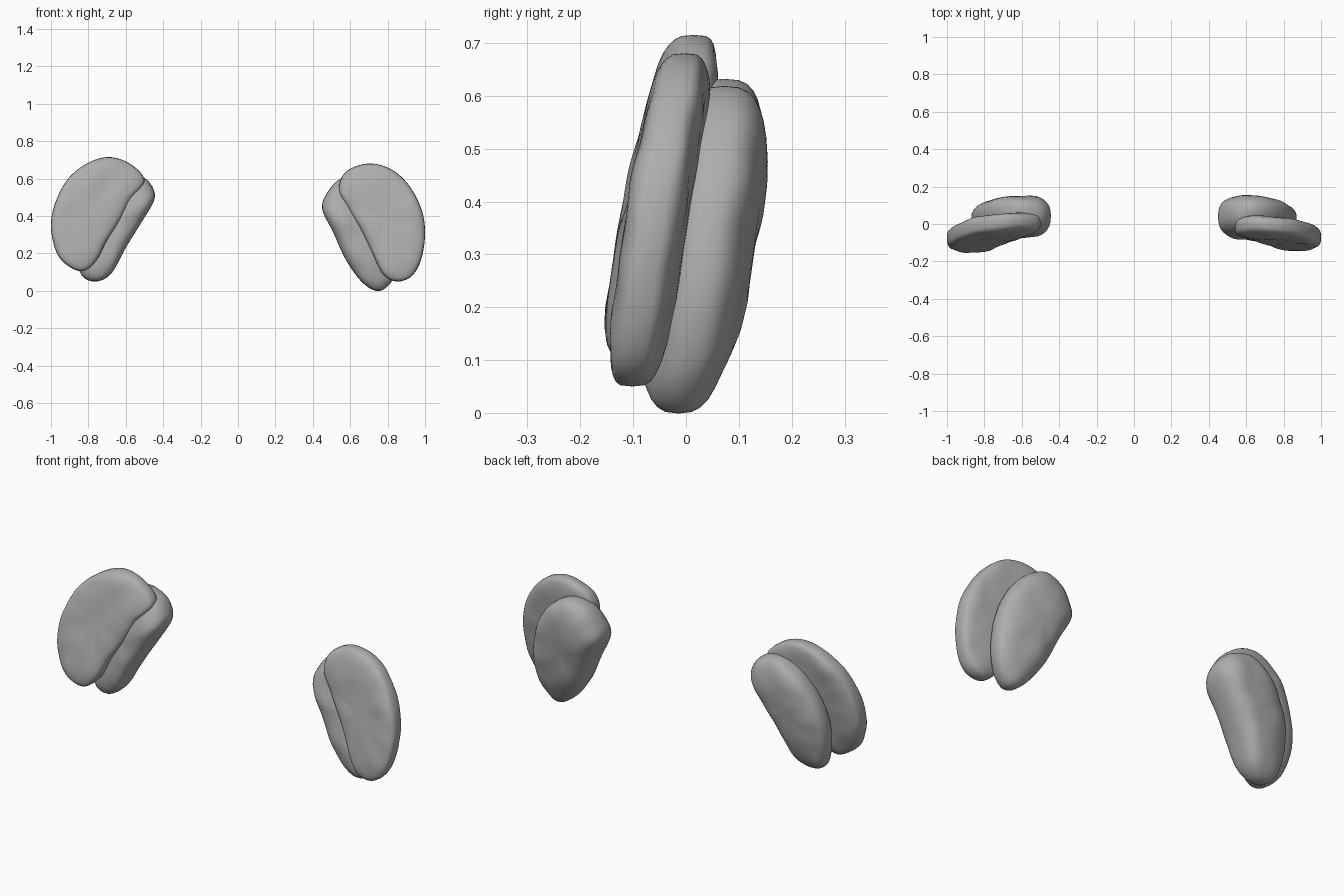
import bpy, bmesh, math
from mathutils import Vector, noise

if "Cube" in bpy.data.objects:
    bpy.data.objects.remove(bpy.data.objects["Cube"])

clay = bpy.data.materials.new("dark_grey")
clay.diffuse_color = (.42, .42, .42, 1)
clay.use_nodes = True
clay.node_tree.nodes["Principled BSDF"].inputs["Base Color"].default_value = clay.diffuse_color


def closed_curve(pts, per=7):
    """Smooth closed outline (Catmull-Rom) through x,z points."""
    P, n, out = [Vector(p) for p in pts], len(pts), []
    for i in range(n):
        a, b, c, d = (P[(i + k) % n] for k in (-1, 0, 1, 2))
        for j in range(per):
            t = j / per
            out.append(0.5 * (2 * b + (c - a) * t + (2 * a - 5 * b + 4 * c - d) * t * t
                              + (3 * b - a - 3 * c + d) * t ** 3))
    return out


def cushion(name, pts, mid, slope, half, taper, round_exp, dish, steps=20):
    """Inflated pad: outline in x,z, lying on a tilted plane, rounded at the rim."""
    ring = closed_curve(pts)
    cen = sum(ring, Vector((0, 0))) / len(ring)
    bm = bmesh.new()

    def vert(q, o, s):
        d = q - cen
        h = half * (1 + taper * d.x)
        y = mid + slope[0] * d.x + slope[1] * d.y
        o *= 1 - (dish if o < 0 else dish * 0.4) * (1 - s * s)
        v = Vector((q.x, y + h * o, q.y))
        v.y += 0.007 * noise.noise(v * 10)         # slight hand-modelled unevenness
        return bm.verts.new(v)

    rows = []
    for k in range(1, steps):
        phi = math.pi * k / steps
        s = math.sin(phi) ** round_exp
        c = -math.cos(phi)
        o = math.copysign(abs(c) ** round_exp, c) if k * 2 != steps else 0
        rows.append([vert(cen + (q - cen) * s, o, s) for q in ring])
    front, back = vert(cen, -1, 0), vert(cen, 1, 0)
    n = len(ring)
    for i in range(n):
        j = (i + 1) % n
        bm.faces.new((front, rows[0][i], rows[0][j]))
        bm.faces.new((back, rows[-1][j], rows[-1][i]))
        for a, b in zip(rows, rows[1:]):
            bm.faces.new((a[i], b[i], b[j], a[j]))
    bmesh.ops.recalc_face_normals(bm, faces=bm.faces)
    me = bpy.data.meshes.new(name)
    bm.to_mesh(me)
    bm.free()
    me.shade_smooth()
    me.materials.append(clay)
    ob = bpy.data.objects.new(name, me)
    bpy.context.collection.objects.link(ob)
    return ob


# Right piece: flat front pad and thicker rear lobe
cushion("right_front_pad",
        [(.69, .68), (.81, .655), (.91, .57), (.98, .44), (1.0, .31), (.98, .17), (.93, .08),
         (.85, .05), (.775, .09), (.715, .21), (.655, .33), (.59, .44), (.54, .54), (.575, .635)],
        -.052, (-.05, .15), .062, 0, .55, .12)
cushion("right_rear_lobe",
        [(.45, .44), (.48, .53), (.55, .60), (.65, .615), (.76, .54), (.84, .40), (.87, .23),
         (.84, .08), (.76, .0), (.67, .04), (.58, .16), (.51, .31)],
        .03, (.06, .15), .105, -1, .75, 0)

# Left piece: same parts, turned a little differently
cushion("left_front_pad",
        [(-.68, .715), (-.79, .69), (-.90, .61), (-.97, .49), (-1.0, .36), (-.98, .23), (-.93, .15),
         (-.84, .105), (-.765, .15), (-.70, .27), (-.63, .38), (-.57, .49), (-.50, .59), (-.57, .675)],
        -.047, (.08, .19), .064, 0, .55, .12)
cushion("left_rear_lobe",
        [(-.45, .48), (-.455, .55), (-.51, .61), (-.62, .63), (-.74, .56), (-.83, .43), (-.87, .28),
         (-.845, .10), (-.77, .05), (-.68, .09), (-.60, .23), (-.52, .36)],
        .033, (-.06, .15), .105, 1, .75, 0)
